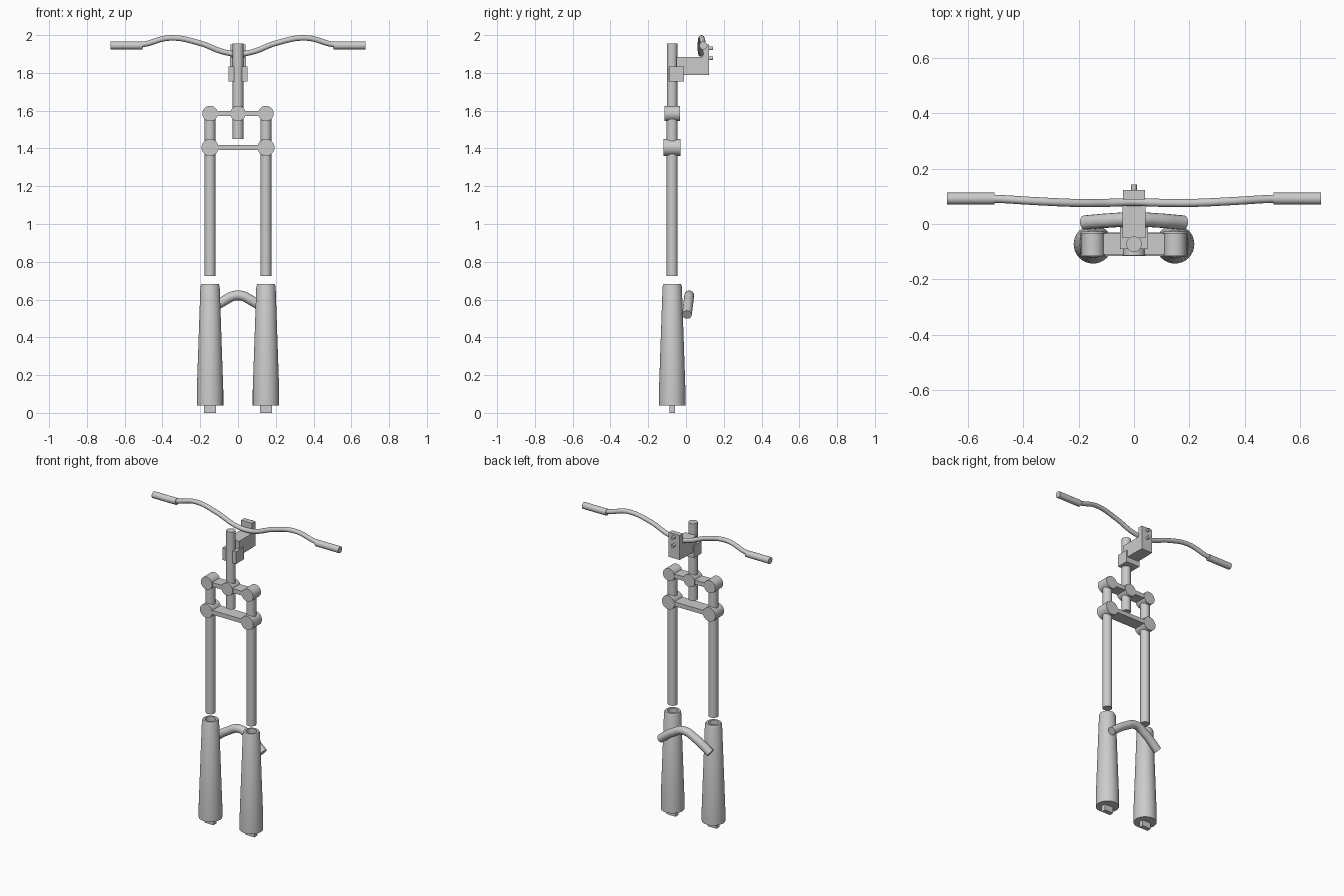
import bpy, bmesh, math
from mathutils import Vector

if "Cube" in bpy.data.objects:
    bpy.data.objects.remove(bpy.data.objects["Cube"])

grey = bpy.data.materials.new("metal grey")
grey.diffuse_color = (0.6, 0.6, 0.6, 1)
grey.use_nodes = True
grey.node_tree.nodes["Principled BSDF"].inputs["Base Color"].default_value = grey.diffuse_color
Y, LEG_X = -0.073, 0.148   # fork plane and leg spacing


def finish(ob, name, smooth=True):
    ob.name = name
    ob.data.materials.clear()
    ob.data.materials.append(grey)
    if smooth:
        bpy.ops.object.select_all(action='DESELECT')
        ob.select_set(True)
        bpy.context.view_layer.objects.active = ob
        bpy.ops.object.shade_smooth_by_angle(angle=math.radians(35))
    return ob


def box(name, x, y, z):
    """Box from (min, max) pairs."""
    bpy.ops.mesh.primitive_cube_add(size=1)
    ob = bpy.context.object
    for v in ob.data.vertices:
        v.co = [lo + (c + 0.5) * (hi - lo) for c, (lo, hi) in zip(v.co, (x, y, z))]
    return finish(ob, name, False)


def rod(name, a, b, r, n=32):
    """Cylinder between two points."""
    a, b = Vector(a), Vector(b)
    bpy.ops.mesh.primitive_cylinder_add(vertices=n, radius=r, depth=(b - a).length,
                                        location=(a + b) / 2)
    ob = bpy.context.object
    ob.rotation_euler = (b - a).to_track_quat('Z', 'Y').to_euler()
    return finish(ob, name)


def lathe(name, x, profile, n=32):
    """Revolve (radius, z) points about a leg axis."""
    bm = bmesh.new()
    rings = [[bm.verts.new((x + r * math.cos(math.tau * i / n),
                            Y + r * math.sin(math.tau * i / n), z)) for i in range(n)]
             for r, z in profile]
    for p, q in zip(rings, rings[1:]):
        for i in range(n):
            j = (i + 1) % n
            bm.faces.new((p[i], p[j], q[j], q[i]))
    bm.faces.new(rings[0][::-1])
    bm.faces.new(rings[-1])
    me = bpy.data.meshes.new(name)
    bm.to_mesh(me)
    ob = bpy.data.objects.new(name, me)
    bpy.context.collection.objects.link(ob)
    return finish(ob, name)


def tube(name, half, r):
    """Smooth round tube through points mirrored in x."""
    pts = [(-x, y, z) for x, y, z in reversed(half[1:])] + half
    cu = bpy.data.curves.new(name, 'CURVE')
    cu.dimensions = '3D'
    cu.bevel_depth, cu.bevel_resolution, cu.resolution_u = r, 6, 10
    cu.use_fill_caps = True
    sp = cu.splines.new('BEZIER')
    sp.bezier_points.add(len(pts) - 1)
    for bp, p in zip(sp.bezier_points, pts):
        bp.co = p
        bp.handle_left_type = bp.handle_right_type = 'AUTO'
    ob = bpy.data.objects.new(name, cu)
    bpy.context.collection.objects.link(ob)
    bpy.ops.object.select_all(action='DESELECT')
    ob.select_set(True)
    bpy.context.view_layer.objects.active = ob
    bpy.ops.object.convert(target='MESH')
    return finish(bpy.context.object, name)


# Legs: upper tubes, hollow tapered sliders, axle tabs, grips
for side, s in (("left", -1), ("right", 1)):
    x = s * LEG_X
    rod(f"{side}_upper_tube", (x, Y, 0.725), (x, Y, 1.585), 0.029)
    lathe(f"{side}_lower_leg", x, [(0.07, 0.04), (0.07, 0.12), (0.051, 0.67), (0.046, 0.682),
                                   (0.032, 0.682), (0.032, 0.6)])
    box(f"{side}_axle_tab", (x - 0.032, x + 0.032), (Y - 0.015, Y + 0.015), (0, 0.045))
    rod(f"{side}_grip", (s * 0.505, 0.092, 1.945), (s * 0.675, 0.092, 1.945), 0.021)

# Crowns: clamp barrels joined by flat bars
for name, z, r, d, xs in (("upper", 1.585, 0.041, 0.041, (-LEG_X, 0, LEG_X)),
                          ("lower", 1.405, 0.045, 0.045, (-LEG_X, LEG_X))):
    for i, x in enumerate(xs):
        rod(f"{name}_crown_clamp_{i}", (x, Y - d, z), (x, Y + d, z), r)
    box(f"{name}_crown_bar", (-LEG_X, LEG_X), (Y - d + 0.003, Y + d - 0.003),
        (z - 0.014, z + 0.014))

# Steering tube and stem
rod("steerer_tube", (0, Y, 1.45), (0, Y, 1.955), 0.028)
box("stem_clamp", (-0.05, 0.05), (-0.09, -0.01), (1.755, 1.835))
box("stem_extension", (-0.042, 0.042), (-0.05, 0.09), (1.79, 1.885))
box("stem_face_plate", (-0.04, 0.04), (0.088, 0.122), (1.79, 1.95))
for i, z in enumerate((1.877, 1.93)):
    rod(f"stem_bolt_{i}", (0, 0.11, z), (0, 0.143, z), 0.01, 16)

# Handlebar and fork arch
tube("handlebar", [(0, 0.08, 1.9), (0.08, 0.077, 1.912), (0.2, 0.076, 1.957),
                   (0.36, 0.083, 1.985), (0.5, 0.091, 1.951), (0.56, 0.092, 1.945)], 0.0145)
tube("fork_arch", [(0, 0.017, 0.622), (0.085, 0.013, 0.587), (0.18, 0.005, 0.52)], 0.026)
